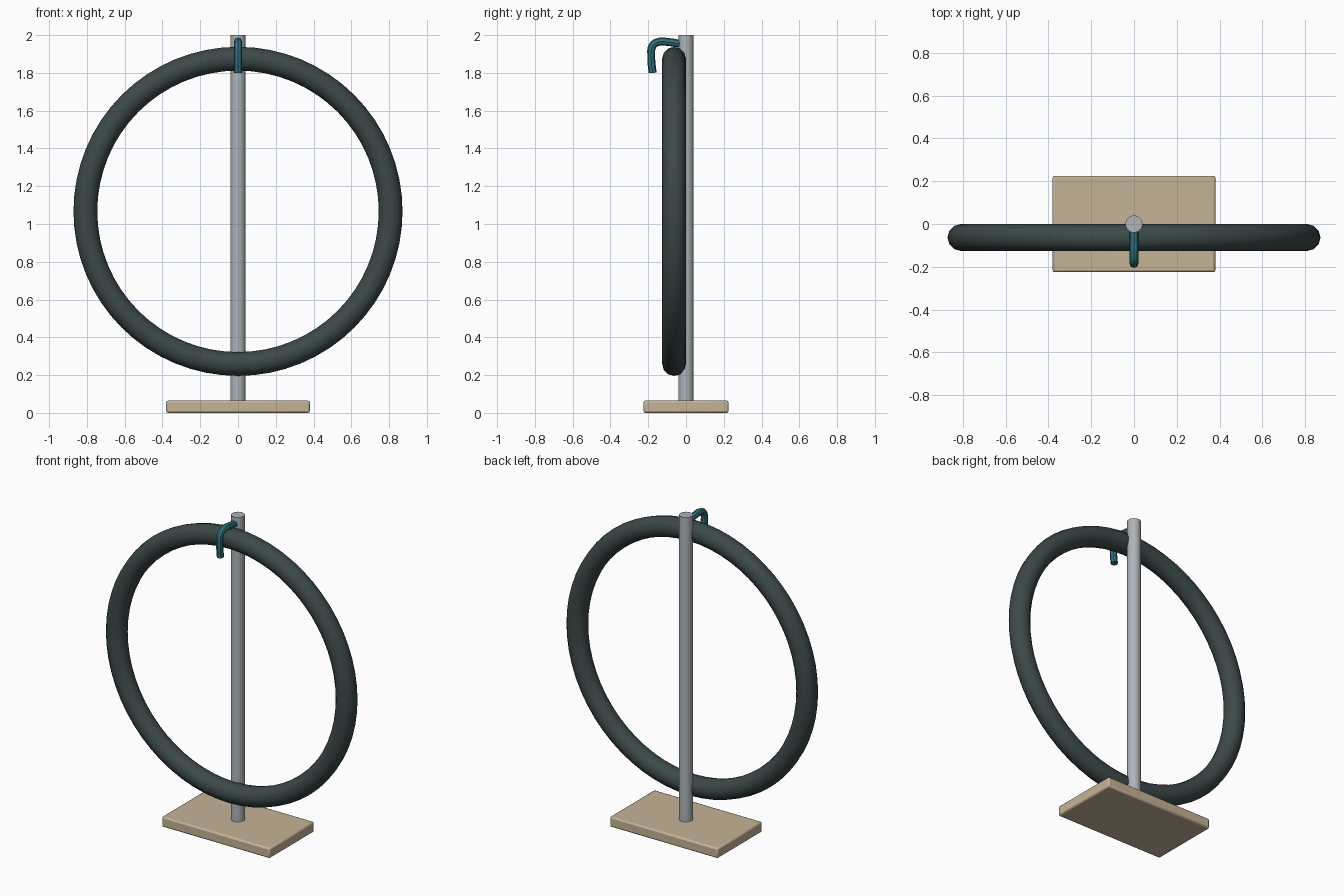
import bpy, math
from mathutils import Vector

cube = bpy.data.objects.get("Cube")
if cube:
    bpy.data.objects.remove(cube, do_unlink=True)


def material(name, rgb):
    m = bpy.data.materials.new(name)
    m.use_nodes = True
    m.diffuse_color = (*rgb, 1)
    m.node_tree.nodes["Principled BSDF"].inputs["Base Color"].default_value = (*rgb, 1)
    return m


def finish(name, mat, smooth=True):
    ob = bpy.context.object
    ob.name = name
    ob.data.materials.append(mat)
    if smooth:
        bpy.ops.object.shade_smooth_by_angle(angle=math.radians(40))
    return ob


wood = material("pale wood", (0.56, 0.45, 0.31))
steel = material("grey metal", (0.42, 0.46, 0.48))
rubber = material("dark rubber", (0.045, 0.065, 0.065))
teal = material("teal paint", (0.03, 0.17, 0.21))

# Base board with softened edges
bpy.ops.mesh.primitive_cube_add(size=1, location=(0, 0, 0.0325))
base = bpy.context.object
base.scale = (0.76, 0.45, 0.065)
bpy.ops.object.transform_apply(location=False, rotation=False, scale=True)
bevel = base.modifiers.new("soft edges", 'BEVEL')
bevel.width = 0.01
bevel.segments = 2
finish("base_board", wood)

# Upright pole
bpy.ops.mesh.primitive_cylinder_add(vertices=20, radius=0.04, depth=1.95,
                                    location=(0, 0, 1.025))
finish("pole", steel)

# Ring hanging in front of the pole
bpy.ops.mesh.primitive_torus_add(major_segments=64, minor_segments=12,
                                 major_radius=0.808, minor_radius=0.063,
                                 location=(0, -0.063, 1.067),
                                 rotation=(math.pi / 2, 0, 0))
finish("ring", rubber)

# Hook: bent rod from the pole over the ring and down
path = [(-0.03, 1.954), (-0.09, 1.963), (-0.145, 1.964),
        (-0.176, 1.945), (-0.184, 1.89), (-0.177, 1.80)]
curve = bpy.data.curves.new("hook", 'CURVE')
curve.dimensions = '3D'
curve.bevel_depth = 0.021
curve.bevel_resolution = 2
curve.resolution_u = 6
curve.use_fill_caps = True
spline = curve.splines.new('BEZIER')
spline.bezier_points.add(len(path) - 1)
for p, (y, z) in zip(spline.bezier_points, path):
    p.co = Vector((0, y, z))
    p.handle_left_type = p.handle_right_type = 'AUTO'
hook = bpy.data.objects.new("hook", curve)
bpy.context.collection.objects.link(hook)
bpy.ops.object.select_all(action='DESELECT')
hook.select_set(True)
bpy.context.view_layer.objects.active = hook
bpy.ops.object.convert(target='MESH')
finish("hook", teal)
